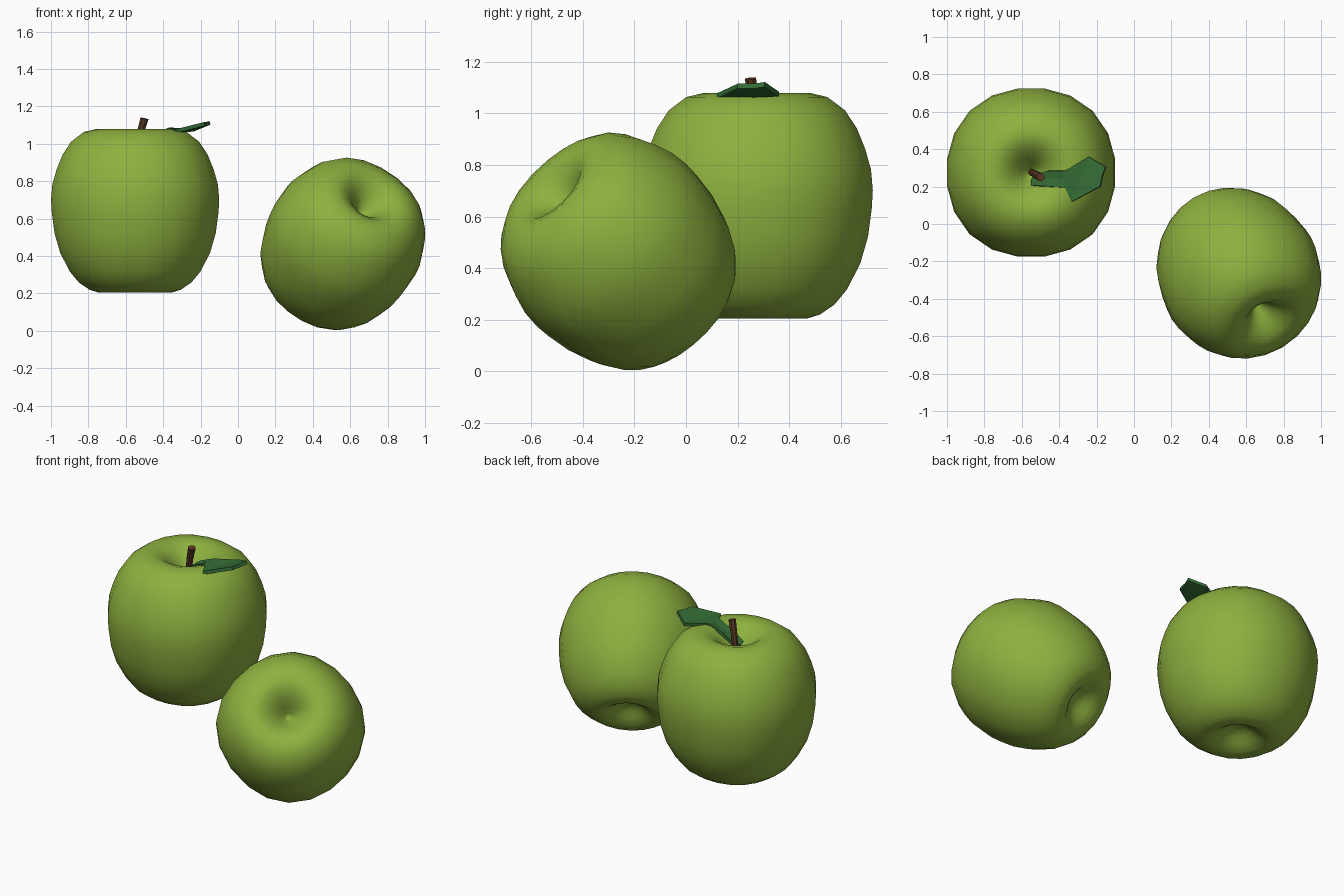
import bpy, bmesh, math
from mathutils import Vector, Matrix

if "Cube" in bpy.data.objects:
    bpy.data.objects.remove(bpy.data.objects["Cube"])


def material(name, rgb):
    m = bpy.data.materials.new(name)
    m.diffuse_color = (*rgb, 1)
    m.use_nodes = True
    m.node_tree.nodes["Principled BSDF"].inputs["Base Color"].default_value = m.diffuse_color
    return m


green = material("apple green", (0.27, 0.44, 0.05))
brown = material("stem brown", (0.11, 0.045, 0.018))
leaf_green = material("leaf green", (0.035, 0.15, 0.036))


def finish(bm, name, mat, smooth):
    bmesh.ops.recalc_face_normals(bm, faces=bm.faces)
    for f in bm.faces:
        f.smooth = smooth
    me = bpy.data.meshes.new(name)
    bm.to_mesh(me)
    bm.free()
    me.materials.append(mat)
    ob = bpy.data.objects.new(name, me)
    bpy.context.collection.objects.link(ob)
    return ob


# Apple profile (radius, height from the middle), bottom dimple to top dimple
PROFILE = [(0, -0.352), (0.04, -0.356), (0.08, -0.376), (0.115, -0.405), (0.16, -0.431),
           (0.2, -0.437), (0.25, -0.422), (0.308, -0.383), (0.357, -0.325), (0.41, -0.225),
           (0.441, -0.12), (0.456, -0.01), (0.46, 0.06), (0.453, 0.14), (0.43, 0.22),
           (0.397, 0.3), (0.35, 0.37), (0.28, 0.422), (0.21, 0.438), (0.155, 0.422),
           (0.105, 0.385), (0.06, 0.335), (0.025, 0.285), (0, 0.265)]
SIDES = 20


def apple(name, axis, centre, height):
    bm = bmesh.new()
    rings = []
    for r, z in PROFILE:
        n = SIDES if r else 1
        ring = []
        for i in range(n):
            a = (i + 0.5) * math.tau / n
            # faintly four-sided cross-section
            q = r * (1 - 0.013 * math.cos(4 * a))
            ring.append(bm.verts.new((q * math.cos(a), q * math.sin(a), z)))
        rings.append(ring)
    for a, b in zip(rings, rings[1:]):
        for i in range(SIDES):
            j = (i + 1) % SIDES
            if len(a) == 1:
                bm.faces.new((a[0], b[j], b[i]))
            elif len(b) == 1:
                bm.faces.new((a[i], a[j], b[0]))
            else:
                bm.faces.new((a[i], a[j], b[j], b[i]))
    if axis.z < 0.99:
        rot = axis.to_track_quat('Z', 'Y').to_matrix().to_4x4()
        rot = rot @ Matrix.Rotation(math.radians(45), 4, 'Z')
        bmesh.ops.transform(bm, matrix=rot, verts=bm.verts)
    # scale to the wanted height and centre the bounding box
    lo, hi = [Vector([f(v.co[k] for v in bm.verts) for k in range(3)]) for f in (min, max)]
    s = height / (hi.z - lo.z)
    for v in bm.verts:
        v.co = (v.co - (lo + hi) / 2) * s + centre
    return finish(bm, name, green, True)


apple("upright_apple", Vector((0, 0, 1)), Vector((-0.55, 0.275, 0.642)), 0.875)
apple("tilted_apple", Vector((0.39, -0.66, 0.63)).normalized(),
      Vector((0.56, -0.263, 0.465)), 0.922)

# Stem: tapered tube through a slightly bent path
bm = bmesh.new()
path = [((-0.553, 0.28, 0.88), 0.018), ((-0.54, 0.273, 0.97), 0.018),
        ((-0.522, 0.263, 1.06), 0.02), ((-0.5, 0.25, 1.135), 0.023)]
rings = []
for p, r in path:
    m = Matrix.Translation(p) @ Vector((0.2, -0.1, 1)).to_track_quat('Z', 'Y').to_matrix().to_4x4()
    rings.append([bm.verts.new(m @ Vector((r * math.cos(i * math.tau / 8),
                                           r * math.sin(i * math.tau / 8), 0)))
                  for i in range(8)])
for a, b in zip(rings, rings[1:]):
    for i in range(8):
        j = (i + 1) % 8
        bm.faces.new((a[i], a[j], b[j], b[i]))
bm.faces.new(rings[0][::-1])
bm.faces.new(rings[-1])
finish(bm, "stem", brown, False)

# Leaf: rows of right edge, midrib and left edge, from the stem to the tip
ROWS = [[(-0.545, 0.205, 0.985), (-0.545, 0.235, 0.975), (-0.53, 0.26, 0.975)],
        [(-0.46, 0.2, 1.04), (-0.46, 0.242, 1.03), (-0.46, 0.285, 1.04)],
        [(-0.37, 0.195, 1.076), (-0.375, 0.245, 1.072), (-0.37, 0.285, 1.076)],
        [(-0.33, 0.12, 1.068), (-0.28, 0.25, 1.072), (-0.24, 0.36, 1.075)],
        [(-0.18, 0.2, 1.106), (-0.167, 0.26, 1.106), (-0.15, 0.305, 1.112)]]
bm = bmesh.new()
grid = [[bm.verts.new(p) for p in row] for row in ROWS]
for a, b in zip(grid, grid[1:]):
    for i in range(2):
        bm.faces.new((a[i], b[i], b[i + 1], a[i + 1]))
leaf = finish(bm, "leaf", leaf_green, False)
mod = leaf.modifiers.new("thickness", 'SOLIDIFY')
mod.thickness = 0.02
mod.offset = 0
